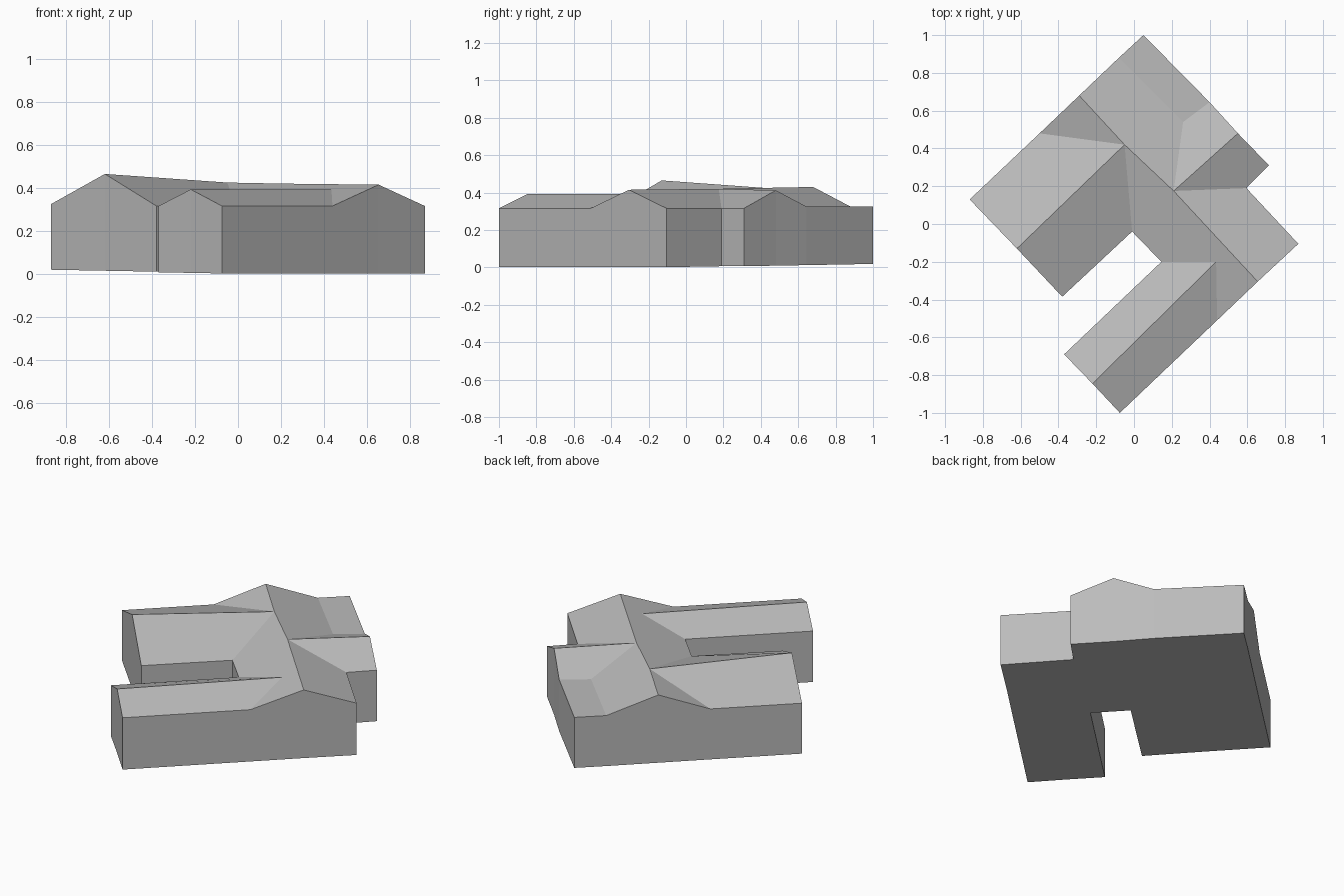
import bpy
import bmesh
from mathutils import Vector

cube = bpy.data.objects.get("Cube")
if cube:
    bpy.data.objects.remove(cube, do_unlink=True)

grey = bpy.data.materials.new("plain grey")
grey.use_nodes = True
COLOUR = (0.5, 0.5, 0.5, 1)
grey.diffuse_color = COLOUR
grey.node_tree.nodes["Principled BSDF"].inputs["Base Color"].default_value = COLOUR

EAVE = 0.316
HIGH_EAVE = 0.325

# Named corners of the eaves, gables and ridges
points = {
    # west wing
    "west_corner": (-0.87, 0.13, HIGH_EAVE),
    "west_gable": (-0.62, -0.13, 0.465),
    "west_inner": (-0.38, -0.385, EAVE),
    "west_valley": (-0.5, 0.48, HIGH_EAVE),
    "west_ridge_end": (-0.05, 0.42, 0.425),
    # courtyard
    "court_west": (-0.01, -0.04, EAVE),
    "court_east": (0.145, -0.2, EAVE),
    # south wing
    "south_inner": (-0.37, -0.69, EAVE),
    "south_gable": (-0.22, -0.845, 0.393),
    "south_corner": (-0.075, -1, EAVE),
    "south_valley": (0.44, -0.51, EAVE),
    "south_ridge_end": (0.435, -0.2, 0.393),
    # main hall
    "main_east_gable": (0.655, -0.305, 0.415),
    "east_corner": (0.87, -0.105, EAVE),
    "main_west_gable": (-0.29, 0.68, 0.43),
    "main_step": (-0.08, 0.88, HIGH_EAVE),
    # north wing
    "notch": (0.595, 0.19, EAVE),
    "north_east": (0.715, 0.31, EAVE),
    "north_gable": (0.55, 0.48, 0.412),
    "north_low": (0.4, 0.645, HIGH_EAVE),
    "north_corner": (0.05, 1, HIGH_EAVE),
    "north_valley": (0.26, 0.54, HIGH_EAVE),
    "north_ridge_end": (0.21, 0.175, 0.42),
}

# Wall line, walked anticlockwise
outline = """west_corner west_gable west_inner court_west court_east south_inner
south_gable south_corner south_valley main_east_gable east_corner notch
north_east north_gable north_low north_corner main_step main_west_gable
west_valley""".split()

# Roof surfaces, each grouped under its part of the building
roofs = {
    "main_roof": [
        "west_ridge_end court_west court_east south_ridge_end south_valley "
        "main_east_gable north_ridge_end",
        "main_west_gable west_valley west_ridge_end",
        "main_west_gable west_ridge_end north_ridge_end north_valley main_step",
        "north_ridge_end main_east_gable east_corner notch",
    ],
    "west_wing_roof": [
        "west_corner west_gable west_ridge_end west_valley",
        "west_gable west_inner court_west west_ridge_end",
    ],
    "south_wing_roof": [
        "south_inner south_gable south_ridge_end court_east",
        "south_gable south_corner south_valley south_ridge_end",
    ],
    "north_wing_roof": [
        "north_ridge_end notch north_east north_gable",
        "north_ridge_end north_gable north_low north_valley",
    ],
    "flat_roof": ["main_step north_valley north_low north_corner"],
}


def ground(name):
    """Foot of the wall below a corner, on gently sloping ground."""
    x, y, _ = points[name]
    return Vector((x, y, 0.01 + 0.009 * (y - x)))


def build(name, faces):
    """Make one flat-shaded object from lists of corner positions."""
    bm = bmesh.new()
    for corners in faces:
        bm.faces.new([bm.verts.new(c) for c in corners])
    bmesh.ops.remove_doubles(bm, verts=bm.verts, dist=0.0001)
    mesh = bpy.data.meshes.new(name)
    bm.to_mesh(mesh)
    bm.free()
    mesh.materials.append(grey)
    obj = bpy.data.objects.new(name, mesh)
    bpy.context.collection.objects.link(obj)


# Walls
pairs = zip(outline, outline[1:] + outline[:1])
build("walls", [[ground(a), ground(b), points[b], points[a]] for a, b in pairs])

# Floor
build("floor", [[ground(n) for n in reversed(outline)]])

# Roofs
for part, surfaces in roofs.items():
    build(part, [[points[n] for n in s.split()] for s in surfaces])
